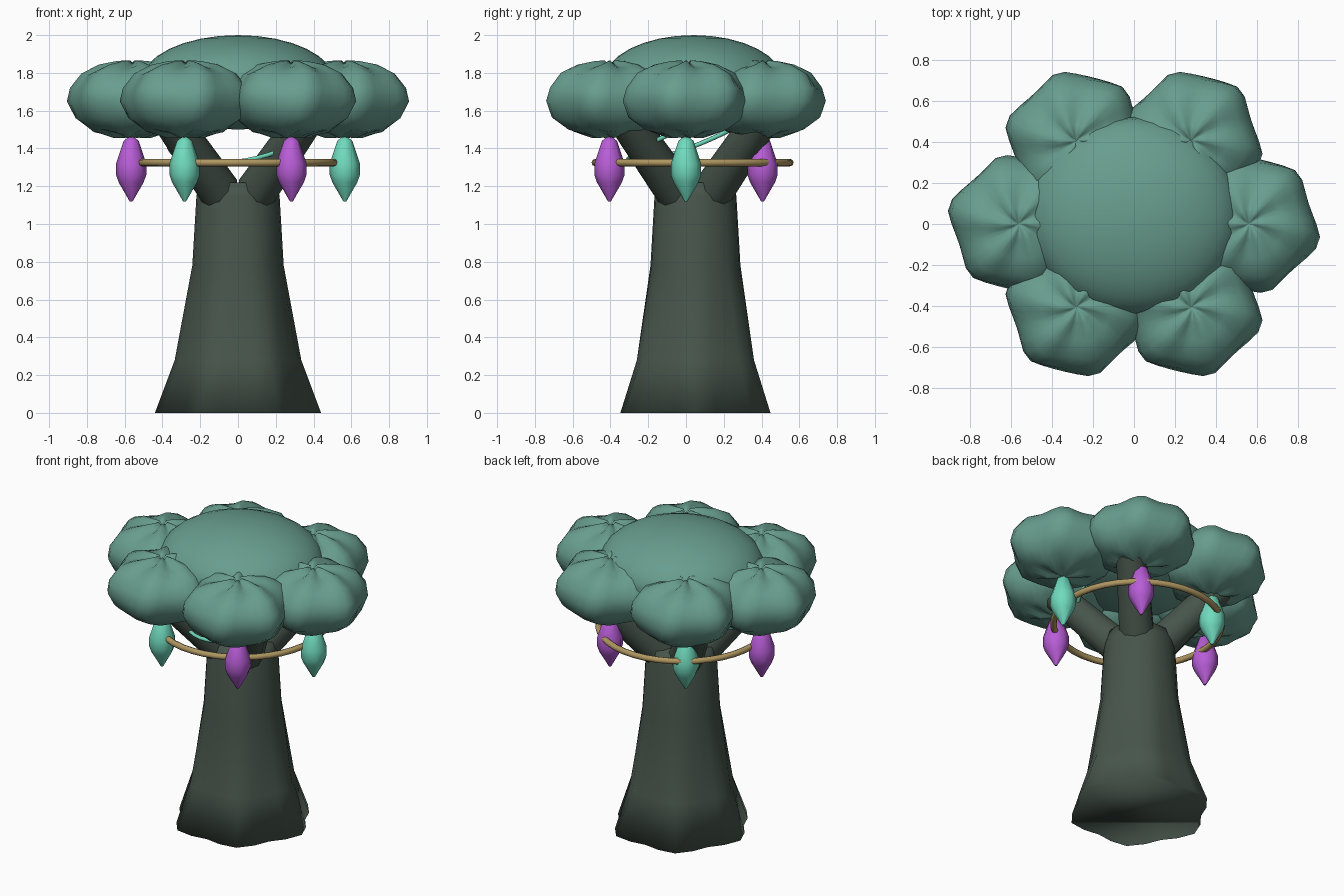
import bpy, math
from math import sin, cos, radians, tau
from mathutils import Vector

cube = bpy.data.objects.get("Cube")
if cube:
    bpy.data.objects.remove(cube, do_unlink=True)


def material(name, r, g, b):
    m = bpy.data.materials.new(name)
    m.use_nodes = True
    m.diffuse_color = (r, g, b, 1)
    m.node_tree.nodes["Principled BSDF"].inputs["Base Color"].default_value = (r, g, b, 1)
    return m


LEAF = material("muted leaf green", 0.14, 0.34, 0.275)
BARK = material("dark green bark", 0.062, 0.09, 0.07)
PURPLE = material("purple", 0.48, 0.11, 0.68)
MINT = material("mint", 0.16, 0.70, 0.51)
ROPE = material("tan rope", 0.43, 0.31, 0.12)


def finish(ob, name, mat, angle=60):
    """Name, colour and smooth an object."""
    ob.name = name
    ob.data.materials.append(mat)
    bpy.ops.object.select_all(action="DESELECT")
    ob.select_set(True)
    bpy.context.view_layer.objects.active = ob
    bpy.ops.object.shade_smooth_by_angle(angle=radians(angle))
    return ob


def plain(a, r, z):
    return r, z, a


def loft(name, profile, sides, mat, place, shape=plain, angle=60):
    """Revolve (radius, height) pairs, reshaping each point by its angle."""
    verts, faces = [], []
    for r0, z0 in profile:
        for i in range(sides):
            r, z, a = shape(tau * i / sides, r0, z0)
            verts.append((r * cos(a), r * sin(a), z))
    for k in range(len(profile) - 1):
        for i in range(sides):
            j = (i + 1) % sides
            a, b = k * sides, (k + 1) * sides
            faces.append((a + i, a + j, b + j, b + i))
    faces.append(tuple(reversed(range(sides))))
    faces.append(tuple(range((len(profile) - 1) * sides, len(profile) * sides)))
    mesh = bpy.data.meshes.new(name)
    mesh.from_pydata(verts, [], faces)
    ob = bpy.data.objects.new(name, mesh)
    bpy.context.collection.objects.link(ob)
    ob.location = place
    return finish(ob, name, mat, angle)


def limb(name, start, end, r1, r2, sides, mat):
    """Tapered rod between two points."""
    start, end = Vector(start), Vector(end)
    d = end - start
    bpy.ops.mesh.primitive_cone_add(vertices=sides, radius1=r1, radius2=r2, depth=d.length,
                                    location=(start + end) / 2,
                                    rotation=d.to_track_quat("Z", "Y").to_euler())
    return finish(bpy.context.object, name, mat)


def hoop(name, radius, thickness, centre, normal, mat):
    """Ring of round section facing along a normal."""
    bpy.ops.mesh.primitive_torus_add(major_radius=radius, minor_radius=thickness,
                                     major_segments=40, minor_segments=8, location=centre,
                                     rotation=Vector(normal).to_track_quat("Z", "Y").to_euler())
    return finish(bpy.context.object, name, mat)


# Flared trunk whose six root ridges fade out upwards
def ridged(a, r, z):
    depth = 0.065 * max(0.12, 1 - z / 0.8)
    return r * (1 - depth + depth * cos(6 * a)), z, a


loft("trunk", [(0.44, 0), (0.335, 0.28), (0.242, 0.78), (0.22, 1.15), (0.2, 1.22)],
     24, BARK, (0, 0.05, 0), ridged, 180)

# Four diagonal branches
for sx in (-1, 1):
    for sy in (-1, 1):
        limb("branch", (sx * 0.095, 0.045 + sy * 0.095, 1.17),
             (sx * 0.35, 0.04 + sy * 0.35, 1.54), 0.11, 0.095, 10, BARK)

# Crown dome
bpy.ops.mesh.primitive_uv_sphere_add(segments=32, ring_count=16, radius=1, location=(0, 0.04, 1.75))
bpy.context.object.scale = (0.515, 0.48, 0.25)
finish(bpy.context.object, "crown_dome", LEAF)


# Six puckered leaf clumps with six pointed lobes each
def puckered(a, r, z):
    ripple = 1 - 2 * abs(sin(3 * (a - radians(46))))
    crumple = sin(4 * a + 14 * z)
    swell = r * (1.015 + 0.065 * ripple + 0.02 * crumple)
    lift = 0.018 * cos(6 * a + 9 * r) * min(1, r * 12) * (1 - r / 0.4)
    return swell, z + lift, a + 0.7 * (z - 0.2)


CLUMP = [(0.005, 0), (0.1, 0.008), (0.21, 0.035), (0.29, 0.1), (0.328, 0.19),
         (0.315, 0.26), (0.26, 0.335), (0.17, 0.375), (0.08, 0.39), (0.03, 0.4), (0.005, 0.375)]
POD = [(0.008, 0), (0.066, 0.1), (0.08, 0.14), (0.08, 0.2), (0.04, 0.32), (0.015, 0.34)]

for i in range(6):
    x, y = 0.56 * cos(tau * i / 6), 0.468 * sin(tau * i / 6)
    loft("leaf_clump", CLUMP, 36, LEAF, (x, y, 1.46), puckered)
    # Hanging pods alternate colours
    loft("hanging_pod", POD, 8, PURPLE if i % 2 else MINT, (x * 1.01, y, 1.12))

# Level rope ring, and a thin tilted vine ring among the branches
hoop("rope_ring", 0.515, 0.02, (0, 0.035, 1.325), (0, 0, 1), ROPE)
hoop("vine_ring", 0.37, 0.012, (0, 0.035, 1.468), (-0.16, -0.4, 1), MINT)
